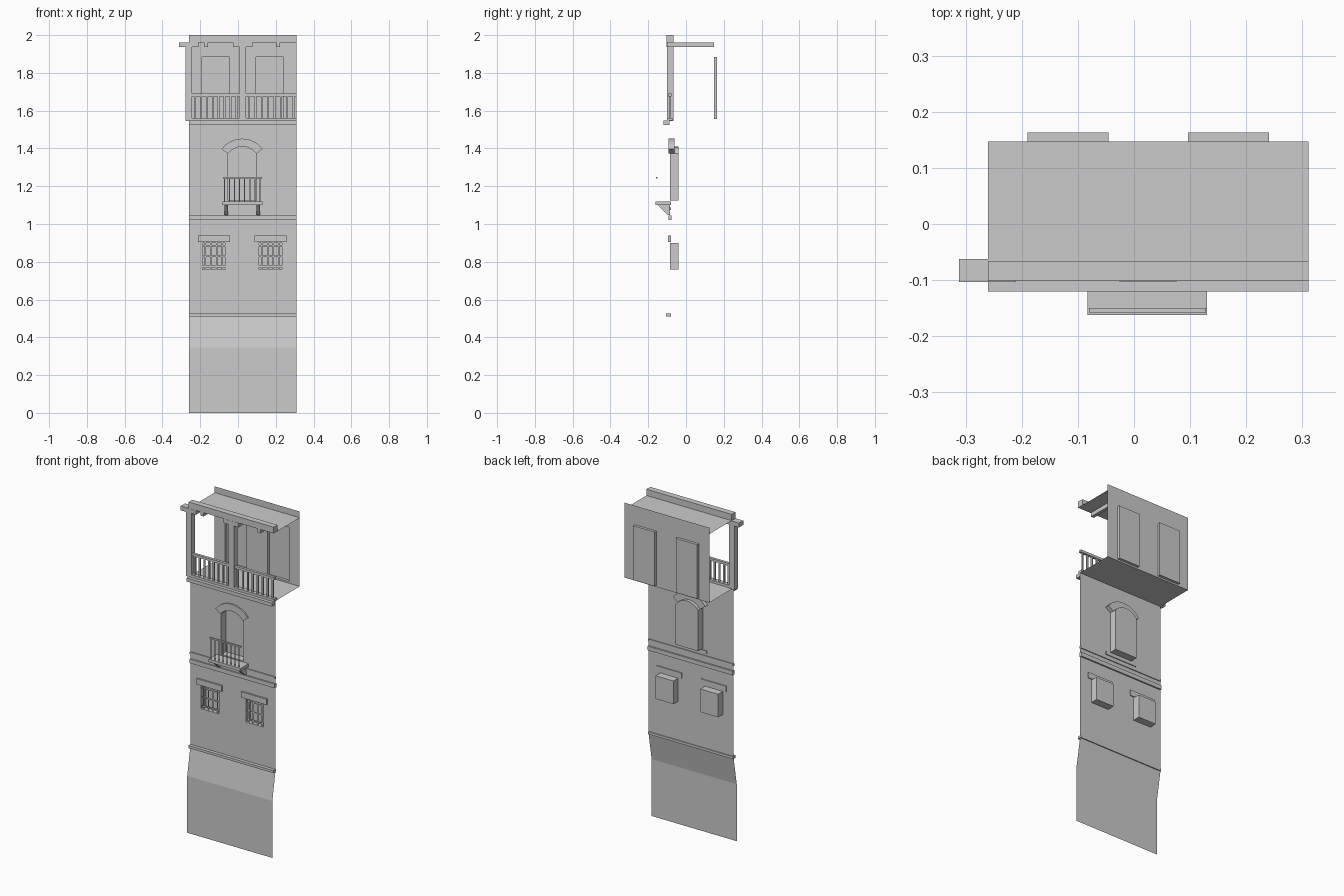
import bpy, bmesh, math
from mathutils import Vector

if "Cube" in bpy.data.objects:
    bpy.data.objects.remove(bpy.data.objects["Cube"])

X0, X1 = -0.26, 0.311          # facade edges
CX = 0.022                     # axis of the openings
WALL_Y, BACK_Y = -0.085, 0.147


def finish(name, bm):
    me = bpy.data.meshes.new(name)
    bm.to_mesh(me)
    bm.free()
    ob = bpy.data.objects.new(name, me)
    bpy.context.collection.objects.link(ob)
    return ob


def box(name, xa, xb, ya, yb, za, zb):
    bm = bmesh.new()
    bmesh.ops.create_cube(bm, size=1)
    for v in bm.verts:
        v.co = Vector(((xa + xb) / 2 + v.co.x * (xb - xa),
                       (ya + yb) / 2 + v.co.y * (yb - ya),
                       (za + zb) / 2 + v.co.z * (zb - za)))
    return finish(name, bm)


def prism(name, pts, offset):
    """Closed solid: a 3D outline swept along offset."""
    bm = bmesh.new()
    f = bm.faces.new([bm.verts.new(p) for p in pts])
    ext = bmesh.ops.extrude_face_region(bm, geom=[f], use_keep_orig=True)["geom"]
    bmesh.ops.translate(bm, vec=offset,
                        verts=[g for g in ext if isinstance(g, bmesh.types.BMVert)])
    bmesh.ops.recalc_face_normals(bm, faces=bm.faces)
    return finish(name, bm)


def sheets(name, quads):
    bm = bmesh.new()
    for q in quads:
        bm.faces.new([bm.verts.new(p) for p in q])
    bmesh.ops.remove_doubles(bm, verts=bm.verts, dist=1e-5)
    return finish(name, bm)


def bars(name, rects, y):
    """Flat bars facing the front, each (xa, xb, za, zb)."""
    return sheets(name, [[(a, y, c), (b, y, c), (b, y, d), (a, y, d)] for a, b, c, d in rects])


def rect(xa, xb, za, zb):
    return [(xa, za), (xb, za), (xb, zb), (xa, zb)]


def panel(name, outer, holes, y, depth):
    """Wall sheet with openings, each opening a closed recess."""
    bm = bmesh.new()
    edges, recesses = [], []
    for i, loop in enumerate([outer] + holes):
        vs = [bm.verts.new((x, y, z)) for x, z in loop]
        edges += [bm.edges.new((vs[k], vs[k - 1])) for k in range(len(vs))]
        if i:
            recesses.append(vs)
    bmesh.ops.triangle_fill(bm, edges=edges, use_beauty=True, normal=(0, -1, 0))
    for vs in recesses:
        back = [bm.verts.new(v.co + Vector((0, depth, 0))) for v in vs]
        bm.faces.new(back)
        for k in range(len(vs)):
            bm.faces.new((vs[k - 1], vs[k], back[k], back[k - 1]))
    bmesh.ops.recalc_face_normals(bm, faces=bm.faces)
    bm.faces.ensure_lookup_table()
    if bm.faces[0].normal.y > 0:
        bmesh.ops.reverse_faces(bm, faces=bm.faces)
    return finish(name, bm)


def arc(half, rise, z_spring, grow=0.0, n=8):
    """Segmental arch points from right to left."""
    r = (half * half + rise * rise) / (2 * rise)
    zc, a = z_spring + rise - r, math.asin(half / r)
    return [(CX + (r + grow) * math.sin(t), zc + (r + grow) * math.cos(t))
            for t in [a - 2 * a * k / n for k in range(n + 1)]]


# Battered base: upright plinth and sloping part
prof = [(-0.115, 0), (-0.115, 0.345), (WALL_Y, 0.515)]
sheets("battered_base", [[(X0, ya, za), (X1, ya, za), (X1, yb, zb), (X0, yb, zb)]
                         for (ya, za), (yb, zb) in zip(prof, prof[1:])])

# Main wall with two small windows and the arched balcony door
arch = arc(0.075, 0.038, 1.372)
small = [CX - 0.15, CX + 0.15]
holes = [rect(x - 0.06, x + 0.06, 0.76, 0.90) for x in small]
holes.append([(CX - 0.075, 1.125), (CX + 0.075, 1.125)] + arch)
panel("front_wall", rect(X0, X1, 0.515, 1.545), holes, WALL_Y, 0.045)

# Horizontal mouldings
for name, ya, yb, za, zb in [("base_moulding", -0.105, -0.08, 0.51, 0.525),
                             ("string_course", -0.093, -0.076, 1.02, 1.045),
                             ("upper_string_course", -0.091, -0.08, 1.073, 1.087),
                             ("gallery_cornice", -0.12, -0.088, 1.525, 1.547)]:
    box(name, X0, X1, ya, yb, za, zb)

# Lintels and window grilles
for x in small:
    box("window_lintel", x - 0.085, x + 0.085, -0.095, -0.079, 0.905, 0.94)
    r = [(x + o - 0.004, x + o + 0.004, 0.76, 0.90) for o in (-0.045, -0.015, 0.015, 0.045)]
    r += [(x - 0.06, x + 0.06, z - 0.004, z + 0.004) for z in (0.775, 0.83, 0.885)]
    bars("window_grille", r, -0.078)

# Arched hood over the balcony door
outer = arc(0.075, 0.038, 1.372, 0.042)
prism("arched_hood", [(x, -0.093, z) for x, z in arch + outer[::-1]], (0, 0.033, 0))

# Balcony: slab, brackets, rail and bars
box("balcony_slab", CX - 0.105, CX + 0.108, -0.162, -0.08, 1.10, 1.118)
for x in (CX - 0.085, CX + 0.085):
    prism("balcony_bracket", [(x - 0.009, -0.15, 1.10), (x - 0.009, WALL_Y, 1.10),
                              (x - 0.009, WALL_Y, 1.047), (x - 0.009, -0.095, 1.047)],
          (0.018, 0, 0))
box("balcony_rail", CX - 0.102, CX + 0.106, -0.158, -0.15, 1.242, 1.25)
bars("balcony_bars", [(CX - 0.094 + k * 0.0268 - 0.003, CX - 0.094 + k * 0.0268 + 0.003,
                       1.118, 1.243) for k in range(8)], -0.154)

# Gallery: floor, roof, back wall with two recessed doorways
for name, z in (("gallery_floor", 1.546), ("gallery_roof", 1.962)):
    sheets(name, [[(X0, WALL_Y, z), (X1, WALL_Y, z), (X1, BACK_Y, z), (X0, BACK_Y, z)]])
doors = [rect(x - 0.072, x + 0.072, 1.556, 1.885) for x in (-0.1175, 0.1685)]
panel("gallery_back_wall", rect(X0, X1, 1.546, 2.0), doors, BACK_Y, 0.016)

# Gallery timber: beam, rafters, posts with bolsters
box("front_beam", X0, X1, -0.102, -0.066, 1.962, 2.0)
for x in (-0.17, 0.022, 0.212):
    box("rafter", x - 0.01, x + 0.01, -0.1, BACK_Y, 1.938, 1.962)
for x in (-0.261, 0.025):
    box("post", x - 0.018, x + 0.018, -0.1, -0.067, 1.546, 1.938)
    box("post_bolster", x - 0.051, x + 0.051, -0.103, -0.062, 1.936, 1.962)

# Gallery balustrade between the posts
for xa, xb in ((-0.243, 0.007), (0.043, X1)):
    box("gallery_rail", xa, xb, -0.094, -0.078, 1.675, 1.69)
    box("gallery_bottom_rail", xa, xb, -0.1, -0.072, 1.547, 1.562)
    step = (xb - xa) / 8
    for k in range(8):
        x = xa + (k + 0.5) * step
        box("gallery_baluster", x - 0.005, x + 0.005, -0.09, -0.081, 1.562, 1.675)
